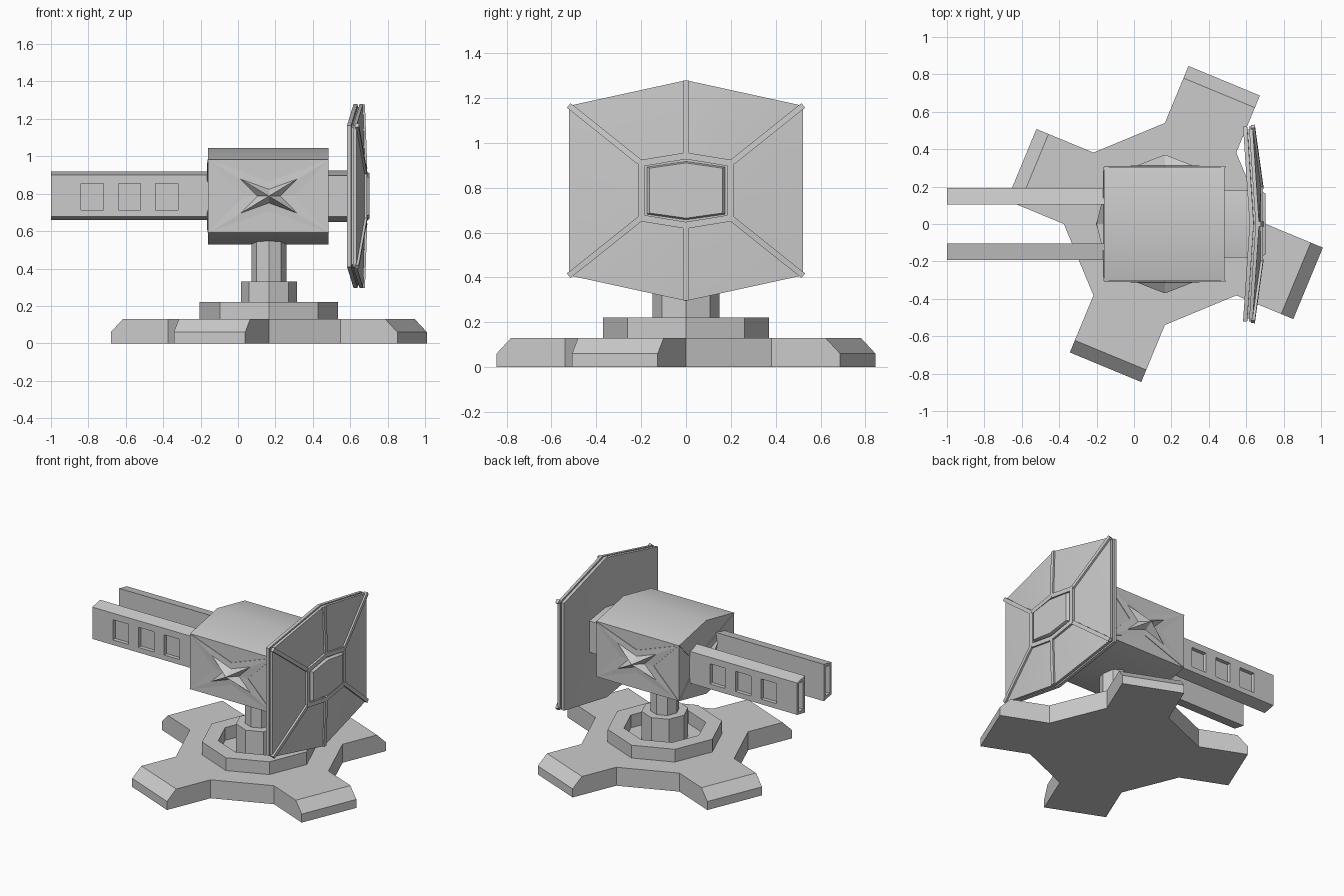
import bpy, bmesh, math
from mathutils import Vector, Matrix

if "Cube" in bpy.data.objects:
    bpy.data.objects.remove(bpy.data.objects["Cube"])

CX, CZ = 0.165, 0.787      # column axis, gun axis height


def finish(name, bm, smooth=False):
    bmesh.ops.recalc_face_normals(bm, faces=bm.faces[:])
    me = bpy.data.meshes.new(name)
    bm.to_mesh(me)
    bm.free()
    ob = bpy.data.objects.new(name, me)
    bpy.context.collection.objects.link(ob)
    if smooth:
        bpy.ops.object.select_all(action='DESELECT')
        ob.select_set(True)
        bpy.context.view_layer.objects.active = ob
        bpy.ops.object.shade_smooth_by_angle(angle=math.radians(30))
    return ob


def loft_bm(rings, caps=True):
    bm = bmesh.new()
    rows = [[bm.verts.new(p) for p in r] for r in rings]
    n = len(rows[0])
    for a, b in zip(rows, rows[1:]):
        for i in range(n):
            j = (i + 1) % n
            bm.faces.new((a[i], a[j], b[j], b[i]))
    if caps:
        bm.faces.new(rows[0])
        bm.faces.new(rows[-1])
    return bm


def loft(name, rings, caps=True, smooth=False):
    return finish(name, loft_bm(rings, caps), smooth)


def octagon(r, z):
    return [(CX + r * math.cos(i * math.pi / 4), r * math.sin(i * math.pi / 4), z) for i in range(8)]


def hexagon(w, corner, peak, x_corner, x_peak=None):
    xp = x_corner if x_peak is None else x_peak
    return [(xp, 0, CZ + peak), (x_corner, w, CZ + corner), (x_corner, w, CZ - corner),
            (xp, 0, CZ - peak), (x_corner, -w, CZ - corner), (x_corner, -w, CZ + corner)]


def add_box(bm, lo, hi):
    lo, hi = Vector(lo), Vector(hi)
    bmesh.ops.create_cube(bm, size=1, matrix=Matrix.Translation((lo + hi) / 2) @ Matrix.Diagonal((*(hi - lo), 1)))


def add_bar(bm, a, b, w, d):
    # rectangular rib lying on the shield, w wide and d deep along x
    a, b = Vector(a), Vector(b)
    y = (b - a).normalized()
    z = Vector((1, 0, 0)).cross(y).normalized()
    x = y.cross(z)
    m = Matrix((x, y, z)).transposed().to_4x4()
    m.translation = (a + b) / 2
    bmesh.ops.create_cube(bm, size=1, matrix=m @ Matrix.Diagonal((d, (b - a).length + w * 0.6, w, 1)))


# foot: octagon with four alternate sides pulled out into chamfered legs
bm = loft_bm([octagon(0.54, 0), octagon(0.54, 0.13)])
bmesh.ops.recalc_face_normals(bm, faces=bm.faces[:])
hub = Vector((CX, 0, 0))
for k in range(4):
    ang = math.radians(67.5 + 90 * k)
    d = Vector((math.cos(ang), math.sin(ang), 0))
    face = max(bm.faces, key=lambda f: f.normal.dot(d))
    for length, drop in ((0.26, 0), (0.07, 0.07)):
        face = bmesh.ops.extrude_discrete_faces(bm, faces=[face])['faces'][0]
        for v in face.verts:
            v.co += d * length
            if v.co.z > 0.1:
                v.co.z -= drop
    bm.normal_update()
finish("star_foot", bm)

# collar ring, pedestal and column
loft("collar_ring", [octagon(0.37, 0.13), octagon(0.37, 0.22), octagon(0.265, 0.22), octagon(0.265, 0.13)], caps=False)
loft("pedestal", [octagon(0.15, 0.12), octagon(0.15, 0.33)])
loft("column", [octagon(0.093, 0.32), octagon(0.093, 0.56)])

# body with shallow roof and belly
loft("body", [hexagon(0.305, 0.195, 0.258, x) for x in (-0.16, 0.485)], smooth=True)


# raised four-pointed stars on the body sides and rear
def star(name, centre, u, n, hu, hv, h):
    c, u, n, v = Vector(centre), Vector(u), Vector(n), Vector((0, 0, 1))
    shape = [(1, 1), (0, .4), (-1, 1), (-.4, 0), (-1, -1), (0, -.4), (1, -1), (.4, 0)]
    rings = [[c + u * a * hu * s + v * b * hv * s + n * o for a, b in shape]
             for s, o in ((1, -0.005), (1, 0.004), (0.47, 0.007), (0.01, h))]
    loft(name, rings)


for s, side in ((-1, "front"), (1, "back")):
    star(side + "_star_panel", (CX, 0.305 * s, CZ), (1, 0, 0), (0, s, 0), 0.323, 0.195, 0.065)
star("rear_star_panel", (-0.16, 0, CZ), (0, 1, 0), (-1, 0, 0), 0.305, 0.195, 0.04)

# twin rails with sloped tops, three side pockets and an end slot
for s, side in ((-1, "front"), (1, "back")):
    section = [(0.105, 0.919), (0.192, 0.901), (0.192, 0.677), (0.105, 0.660)]
    rail = loft(side + "_rail", [[(x, s * y, z) for y, z in section] for x in (-1, -0.1)])
    bm = bmesh.new()
    for x in (-0.78, -0.58, -0.38):
        ya, yb = sorted((s * 0.165, s * 0.25))
        add_box(bm, (x - 0.06, ya, 0.713), (x + 0.06, yb, 0.855))
    ya, yb = sorted((s * 0.125, s * 0.172))
    add_box(bm, (-1.1, ya, 0.69), (-0.95, yb, 0.89))
    cutter = finish(side + "_rail_cutter", bm)
    cutter.hide_render = True
    cutter.hide_set(True)
    mod = rail.modifiers.new("pockets", 'BOOLEAN')
    mod.operation = 'DIFFERENCE'
    mod.solver = 'EXACT'
    mod.object = cutter

# neck joining the body to the shield
loft("neck", [hexagon(0.178, 0.11, 0.137, x) for x in (0.47, 0.65)], smooth=True)


# shield: two dished plates with a thin recessed core between
def plate(name, x0, x1, k):
    loft(name, [hexagon(0.2, 0.122, 0.155, x0 + 0.045),
                hexagon(0.522 * k, 0.378 * k, 0.492 * k, x0, x0 + 0.035),
                hexagon(0.522 * k, 0.378 * k, 0.492 * k, x1, x1 + 0.035),
                hexagon(0.2, 0.122, 0.155, x1 + 0.045)], smooth=True)


plate("shield_back", 0.583, 0.605, 1)
plate("shield_core", 0.600, 0.620, 0.97)
plate("shield_front", 0.615, 0.634, 1)

# ribs: six spokes and the inner frame
outer = hexagon(0.516, 0.374, 0.482, 0.636, 0.668)
inner = hexagon(0.2, 0.122, 0.155, 0.68)
bm = bmesh.new()
for i in range(6):
    add_bar(bm, inner[i], outer[i], 0.026, 0.022)
    add_bar(bm, inner[i], inner[(i + 1) % 6], 0.03, 0.022)
finish("shield_ribs", bm)

# central block of the shield
loft("shield_boss", [hexagon(0.175, 0.105, 0.13, 0.64), hexagon(0.175, 0.105, 0.13, 0.685),
                     hexagon(0.163, 0.1, 0.123, 0.702)], smooth=True)
